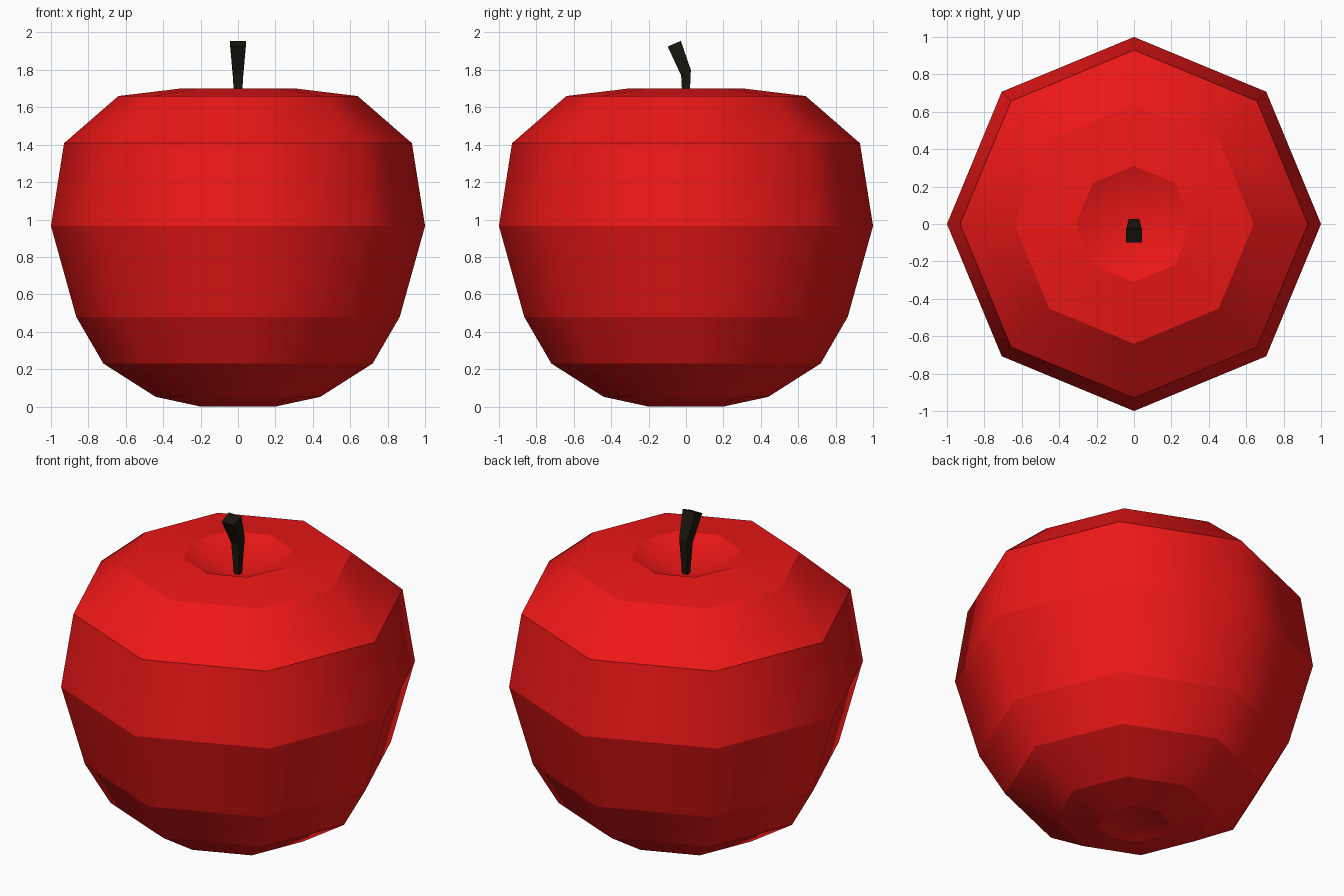
import bpy, bmesh, math

if "Cube" in bpy.data.objects:
    bpy.data.objects.remove(bpy.data.objects["Cube"])

SIDES = 8


def finish(bm, name, color):
    bmesh.ops.recalc_face_normals(bm, faces=bm.faces)
    mesh = bpy.data.meshes.new(name)
    bm.to_mesh(mesh)
    bm.free()
    ob = bpy.data.objects.new(name, mesh)
    bpy.context.collection.objects.link(ob)
    mat = bpy.data.materials.new(name + "_colour")
    mat.diffuse_color = color
    mat.use_nodes = True
    mat.node_tree.nodes["Principled BSDF"].inputs["Base Color"].default_value = mat.diffuse_color
    mesh.materials.append(mat)
    return ob


# Fruit body: eight-sided lathe with a dimple at each end (radius, height)
profile = [(0, 0.06), (0.2, 0.0), (0.44, 0.052), (0.72, 0.23),
           (0.865, 0.48), (1.0, 0.965), (0.93, 1.408), (0.64, 1.66),
           (0.31, 1.70), (0, 1.575)]
bm = bmesh.new()
verts = [bm.verts.new((r, 0, z)) for r, z in profile]
edges = [bm.edges.new(pair) for pair in zip(verts, verts[1:])]
bmesh.ops.spin(bm, geom=verts + edges, cent=(0, 0, 0), axis=(0, 0, 1),
               angle=math.tau, steps=SIDES, use_duplicate=False)
bmesh.ops.remove_doubles(bm, verts=bm.verts, dist=0.001)
# Smooth around the fruit, crisp between the horizontal bands
for f in bm.faces:
    f.smooth = True
for e in bm.edges:
    if abs(e.verts[0].co.z - e.verts[1].co.z) < 0.001:
        e.smooth = False
finish(bm, "apple_body", (0.85, 0.0085, 0.0085, 1))

# Stem: square sections (half width, back y/z, front y/z) leaning to the front
sections = [(0.015, 0.015, 1.56, -0.015, 1.56),
            (0.028, 0.026, 1.80, -0.026, 1.77),
            (0.042, -0.028, 1.955, -0.098, 1.925)]
bm = bmesh.new()
rings = [[bm.verts.new(c) for c in ((-w, yf, zf), (w, yf, zf), (w, yb, zb), (-w, yb, zb))]
         for w, yb, zb, yf, zf in sections]
for a, b in zip(rings, rings[1:]):
    for i in range(4):
        j = (i + 1) % 4
        bm.faces.new((a[i], a[j], b[j], b[i]))
bm.faces.new(rings[0])
bm.faces.new(rings[-1])
finish(bm, "stem", (0.009, 0.008, 0.004, 1))
